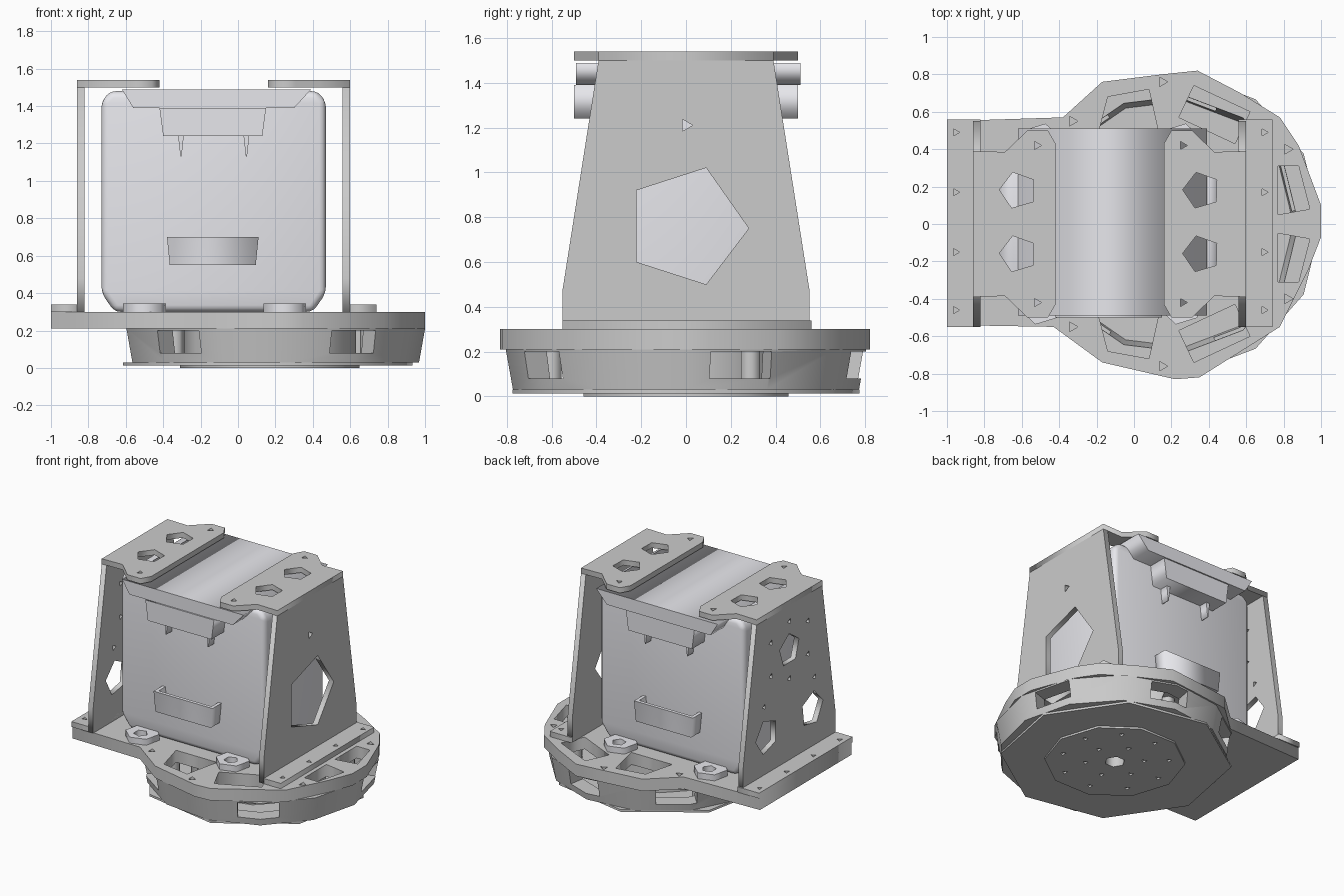
import bpy, bmesh
from math import sin, cos, pi
from mathutils import Matrix

if "Cube" in bpy.data.objects:
    bpy.data.objects.remove(bpy.data.objects["Cube"])


def ngon(x, y, r, n, a=0.0):
    return [(x + r * cos(a + 2 * pi * i / n), y + r * sin(a + 2 * pi * i / n)) for i in range(n)]


def axes(u, v, w, loc):
    """Matrix whose local axes point along u, v, w."""
    return Matrix.Translation(loc) @ Matrix((u, v, w)).transposed().to_4x4()


X, Y, Z = (1, 0, 0), (0, 1, 0), (0, 0, 1)
pale = bpy.data.materials.new("pale_motor")
pale.diffuse_color = (.8, .8, .84, 1)
pale.use_nodes = True
pale.node_tree.nodes["Principled BSDF"].inputs["Base Color"].default_value = pale.diffuse_color


def plate(name, loops, lo, hi, plane="xy", mat=None):
    """Filled outline (first loop) with holes (other loops), extruded from lo to hi."""
    mid = (lo + hi) / 2
    cu = bpy.data.curves.new(name, "CURVE")
    cu.dimensions, cu.fill_mode, cu.extrude = "2D", "BOTH", (hi - lo) / 2
    for pts in loops:
        sp = cu.splines.new("POLY")
        sp.points.add(len(pts) - 1)
        for p, c in zip(sp.points, pts):
            p.co = (c[0], c[1], 0, 1)
        sp.use_cyclic_u = True
    ob = bpy.data.objects.new(name, cu)
    bpy.context.collection.objects.link(ob)
    bpy.ops.object.select_all(action="DESELECT")
    ob.select_set(True)
    bpy.context.view_layer.objects.active = ob
    bpy.ops.object.convert(target="MESH")
    ob = bpy.context.object
    ob.name = name
    m = {"xy": axes(X, Y, Z, (0, 0, mid)),
         "yz": axes(Y, Z, X, (mid, 0, 0)),
         "xz": axes(X, Z, (0, -1, 0), (0, mid, 0))}[plane]
    ob.data.transform(m)
    bm = bmesh.new()
    bm.from_mesh(ob.data)
    bmesh.ops.remove_doubles(bm, verts=bm.verts, dist=1e-5)
    bmesh.ops.recalc_face_normals(bm, faces=bm.faces)
    bm.to_mesh(ob.data)
    bm.free()
    if mat:
        ob.data.materials.append(mat)
    return ob


def bevel(ob, w, seg=2):
    md = ob.modifiers.new("round", "BEVEL")
    md.width, md.segments, md.limit_method = w, seg, "ANGLE"
    bpy.context.view_layer.objects.active = ob
    ob.select_set(True)
    bpy.ops.object.modifier_apply(modifier="round")
    bpy.ops.object.shade_smooth_by_angle(angle=0.7)


def flip(pts):
    return [(x, -y) for x, y in pts]


# base plate: square tail running into a faceted disc, with pockets and screw holes
outline = [(-1, .55), (-.38, .57), (-.17, .76), (.15, .8), (.34, .82), (.57, .7), (.78, .57),
           (.88, .42), (1, .1), (1, -.07), (.93, -.25), (.78, -.55), (.35, -.82), (.22, -.83),
           (-.17, -.74), (-.43, -.55), (-1, -.54)]
pockets = [[(-.2, .45), (-.14, .68), (.08, .72), (.14, .45)],
           [(.24, .57), (.32, .74), (.62, .6), (.54, .43)],
           [(.77, .31), (.88, .31), (.94, .08), (.77, .05)]]
holes = pockets + [flip(p) for p in pockets]
for x, y in [(.82, .4), (.15, .76), (-.33, .55)]:
    holes += [ngon(x, y, .03, 3), ngon(x, -y, .03, 3)]
plate("base_plate", [outline] + holes, .21, .30)

# faceted housing ring under the plate, narrowing downwards, with side pockets
ring = plate("base_ring", [ngon(.19, 0, .81, 13), ngon(.19, 0, .69, 13)], .03, .21)
for v in ring.data.vertices:
    if v.co.z < .1:
        v.co.x = .2 + (v.co.x - .2) * .96
        v.co.y *= .96
for a in (.32, 1.4, 2.3, 4.0, 5.3):
    bpy.ops.mesh.primitive_cube_add(size=1, location=(.19 + .78 * cos(a), .78 * sin(a), .14),
                                    rotation=(0, 0, a))
    cut = bpy.context.object
    cut.scale = (.3, .28, .12)
    md = ring.modifiers.new("pocket", "BOOLEAN")
    md.object, md.solver = cut, "EXACT"
    bpy.context.view_layer.objects.active = ring
    bpy.ops.object.modifier_apply(modifier="pocket")
    bpy.data.objects.remove(cut)

# posts, hub and the two bottom discs
for i in range(6):
    a = i * pi / 3 + .5
    plate("base_post", [ngon(.19 + .6 * cos(a), .6 * sin(a), .05, 6)], .03, .21)
plate("bearing_hub", [ngon(.17, 0, .46, 12), ngon(.17, 0, .07, 6)], .03, .21)
plate("bottom_cover", [ngon(.16, 0, .79, 8, .2), ngon(.17, 0, .07, 6)], .014, .03)
disc = [ngon(.17, 0, .48, 10), ngon(.17, 0, .07, 6)]
for n, r in ((6, .2), (9, .37)):
    disc += [ngon(x, y, .022, 3) for x, y in ngon(.17, 0, r, n, .3)]
plate("turntable_disc", disc, 0, .014)


# sheet-metal side brackets: s = outward direction, xo = outer face
def bracket(side, s, xo, foot_x, windows):
    xi = xo - s * .04
    wall = [(-.55, .3), (.55, .3), (.55, .48), (.39, 1.5), (-.39, 1.5), (-.55, .48)]
    plate(side + "_bracket_wall", [wall] + windows, min(xi, xo), max(xi, xo), "yz")
    a, b = sorted((xi, foot_x))
    foot = [[(a, -.55), (b, -.55), (b, .56), (a, .56)]]
    foot += [ngon(foot_x - s * .045, y, .022, 3) for y in (-.46, -.15, .17, .49)]
    plate(side + "_bracket_foot", foot, .3, .34)
    half = [(0, .39), (.17, .385), (.29, .5), (.4, .5), (.44, .43)]
    prof = half + flip(half)[::-1]
    top = [[(xo - s * d, y) for d, y in prof]]
    for y in (-.16, .18):
        top.append(ngon(xo - s * .24, y, .1, 5, .6))
    for y in (-.42, .42):
        top.append(ngon(xo - s * .34, y, .025, 3))
    plate(side + "_bracket_top", top, 1.5, 1.54)


small = [(.22, 1.3), (-.22, 1.3), (.22, 1.05), (-.22, 1.05), (0, .95), (0, 1.38), (.3, .85), (-.3, .85)]
bracket("left", -1, -.86, -1.0,
        [ngon(0, 1.17, .12, 5, .3), ngon(.27, .62, .13, 5), ngon(-.27, .62, .13, 5, .5)]
        + [ngon(y, z, .022, 3) for y, z in small])
bracket("right", 1, .6, .74,
        [[(-.22, .92), (.09, 1.02), (.28, .75), (.09, .5), (-.22, .6)], ngon(0, 1.21, .03, 3)])

# motor body with rounded corners
body = plate("motor_body", [[(-.73, .4), (-.66, .3), (.4, .3), (.47, .4), (.47, 1.43), (.42, 1.48),
                             (-.68, 1.48), (-.73, 1.43)]], -.355, .355, "xz", pale)
bevel(body, .04, 3)

# motor top cap reaching past the body front and back
plate("motor_cap", [[(-.56, 1.39), (.3, 1.39), (.39, 1.488), (-.62, 1.488)]], -.49, .51, "xz", pale)

for side, s in (("front", -1), ("back", 1)):
    # hanging lobe under the cap edge
    lo, hi = sorted((s * .34, s * .5))
    lobe = plate(side + "_cap_lobe", [[(-.40, 1.24), (.13, 1.24), (.15, 1.39), (-.42, 1.39)]],
                 lo, hi, "xz", pale)
    # small wedge ribs below the lobe
    lo, hi = sorted((s * .34, s * .42))
    for x, d in ((-.32, .03), (.06, -.03)):
        plate(side + "_cap_rib", [[(x, 1.24), (x + d, 1.24), (x + d * .6, 1.13), (x + d * .4, 1.13)]],
              lo, hi, "xz", pale)
    # open-topped cable guard, narrower at the bottom
    x0, x1, y0, y1, t = -.38, .11, .33, .46, .025
    pts = [(x0, y0), (x0, y1), (x1, y1), (x1, y0), (x1 - t, y0), (x1 - t, y1 - t),
           (x0 + t, y1 - t), (x0 + t, y0)]
    guard = plate(side + "_cable_guard", [[(x, s * y) for x, y in pts]], .55, .70, "xy", pale)
    for v in guard.data.vertices:
        if v.co.z < .6:
            v.co.x += .015 if v.co.x < -.13 else -.015
    plate(side + "_guard_floor", [[(x, s * y) for x, y in
                                   [(-.36, .33), (-.36, .45), (.09, .45), (.09, .33)]]], .551, .57, "xy", pale)
    # mounting feet with screw holes
    for x in (-.5, .25):
        plate(side + "_motor_foot", [ngon(x, s * .42, .12, 6, .3), ngon(x, s * .44, .05, 5)],
              .3, .345, "xy", pale)
